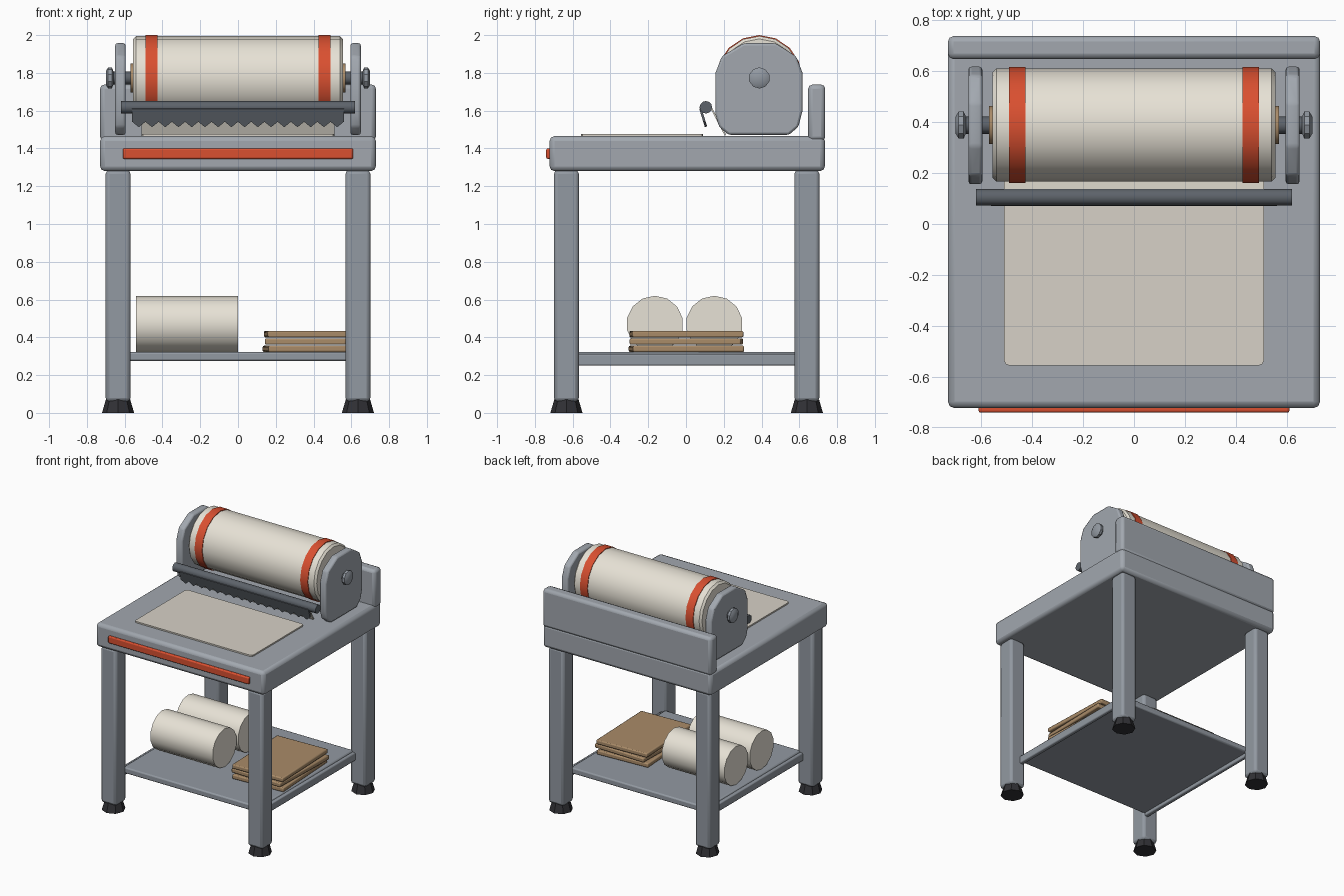
import bpy, bmesh, math
from mathutils import Matrix

if "Cube" in bpy.data.objects:
    bpy.data.objects.remove(bpy.data.objects["Cube"])


def material(name, r, g, b):
    m = bpy.data.materials.new(name)
    m.diffuse_color = (r, g, b, 1)
    m.use_nodes = True
    m.node_tree.nodes["Principled BSDF"].inputs["Base Color"].default_value = m.diffuse_color
    return m


STEEL = material("steel", 0.36, 0.39, 0.43)
LEG = material("leg_steel", 0.29, 0.32, 0.36)
DARK = material("dark_steel", 0.11, 0.125, 0.145)
RUBBER = material("rubber", 0.03, 0.03, 0.035)
PAPER = material("paper", 0.80, 0.76, 0.67)
SHEET = material("sheet_paper", 0.68, 0.64, 0.57)
RED = material("red", 0.70, 0.08, 0.03)
BROWN = material("cardboard", 0.40, 0.26, 0.14)


def finish(name, bm, mat, bevel=0, segments=2):
    bmesh.ops.recalc_face_normals(bm, faces=bm.faces[:])
    me = bpy.data.meshes.new(name)
    bm.to_mesh(me)
    bm.free()
    ob = bpy.data.objects.new(name, me)
    bpy.context.collection.objects.link(ob)
    me.materials.append(mat)
    if bevel:
        mod = ob.modifiers.new("bevel", 'BEVEL')
        mod.width = bevel
        mod.segments = segments
    bpy.ops.object.select_all(action='DESELECT')
    ob.select_set(True)
    bpy.context.view_layer.objects.active = ob
    bpy.ops.object.shade_smooth_by_angle(angle=math.radians(35))
    return ob


def box(name, x, y, z, mat, bevel=0, turn=0, segments=2):
    """Box from (min, max) ranges, optionally turned about z."""
    bm = bmesh.new()
    size = [b - a for a, b in (x, y, z)]
    mid = [(a + b) / 2 for a, b in (x, y, z)]
    bmesh.ops.create_cube(bm, size=1, matrix=Matrix.Diagonal((*size, 1)))
    ob = finish(name, bm, mat, bevel, segments)
    ob.location = mid
    ob.rotation_euler.z = math.radians(turn)
    return ob


def lathe_x(name, profile, y, z, sides, mat):
    """Closed turned solid about an axis along x; profile is (x, radius)."""
    bm = bmesh.new()
    rings = []
    for px, r in profile:
        rings.append([bm.verts.new((px, y + r * math.sin(2 * math.pi * i / sides),
                                    z + r * math.cos(2 * math.pi * i / sides)))
                      for i in range(sides)])
    for a, b in zip(rings, rings[1:]):
        for i in range(sides):
            j = (i + 1) % sides
            bm.faces.new((a[i], a[j], b[j], b[i]))
    bm.faces.new(rings[0])
    bm.faces.new(rings[-1])
    return finish(name, bm, mat)


def extrude(name, points, offset, mat, bevel=0):
    """Flat outline pushed along an offset vector."""
    bm = bmesh.new()
    face = bm.faces.new([bm.verts.new(p) for p in points])
    new = bmesh.ops.extrude_face_region(bm, geom=[face])["geom"]
    bmesh.ops.translate(bm, vec=offset, verts=[v for v in new if isinstance(v, bmesh.types.BMVert)])
    return finish(name, bm, mat, bevel)


# Table top, back panel and front strip
box("table_top", (-.73, .73), (-.722, .735), (1.28, 1.465), STEEL, .025)
box("back_panel", (-.73, .73), (.647, .737), (1.44, 1.738), STEEL, .022)
box("front_strip", (-.61, .61), (-.74, -.71), (1.345, 1.40), RED, .008)

# Legs and tapered feet
for sx, side in ((-1, "left"), (1, "right")):
    for y, end in ((-.633, "front"), (.64, "back")):
        x = sx * .635
        box(f"{end}_{side}_leg", (x - .066, x + .066), (y - .066, y + .066), (.06, 1.285), LEG, .02)
        bm = bmesh.new()
        bmesh.ops.create_cone(bm, cap_ends=True, segments=8, radius1=.085, radius2=.064, depth=.072,
                              matrix=Matrix.Translation((x, y, .036)))
        finish(f"{end}_{side}_foot", bm, RUBBER)

# Lower shelf with side rails
box("lower_shelf", (-.59, .59), (-.583, .59), (.275, .322), LEG, .01)
for s, side in ((-1, "left"), (1, "right")):
    box(f"{side}_shelf_rail", sorted((s * .583, s * .615)), (-.575, .585), (.25, .312), LEG, .008)

# Paper roll on its spindle
AY, AZ = .388, 1.773
lathe_x("paper_roll", [(-.555, .207), (-.54, .222), (.54, .222), (.555, .207)], AY, AZ, 16, PAPER)
lathe_x("roll_core", [(-.568, .077), (.568, .077)], AY, AZ, 14, BROWN)
lathe_x("spindle", [(-.69, .034), (.69, .034)], AY, AZ, 12, DARK)

# Bands, side plates and knobs on both ends
plate = [(.156, 1.58), (.175, 1.515), (.225, 1.472), (.545, 1.472), (.595, 1.515), (.617, 1.60),
         (.617, 1.80), (.583, 1.888), (.475, 1.957), (.305, 1.957), (.19, 1.888), (.156, 1.80)]
for s, side in ((-1, "left"), (1, "right")):
    lathe_x(f"{side}_band", [(s * .425, .227), (s * .49, .227)], AY, AZ, 16, RED)
    extrude(f"{side}_plate", [(s * .595, y, z) for y, z in plate], (s * .055, 0, 0), STEEL, .012)
    lathe_x(f"{side}_knob", [(s * .66, .036), (s * .668, .056), (s * .688, .056), (s * .70, .035)],
            AY, AZ, 10, LEG)

# Cutter bar with toothed blade
lathe_x("cutter_bar", [(-.62, .033), (.62, .033)], .105, 1.618, 12, DARK)
TEETH = 16
outline = [(.56, 0), (-.56, 0)]
for i in range(TEETH):
    x = -.56 + 1.12 * i / TEETH
    outline += [(x, .072), (x + .56 / TEETH, .102)]
outline.append((.56, .072))
tilt = math.radians(17)
extrude("toothed_blade",
        [(x, .07 + h * math.sin(tilt), 1.61 - h * math.cos(tilt)) for x, h in outline],
        (0, .012, .004), DARK)

# Paper fed down from the bar, and the sheet lying on the table
extrude("hanging_paper", [(-.51, .13, 1.612), (.51, .13, 1.612), (.51, .205, 1.468), (-.51, .205, 1.468)],
        (0, .008, .004), PAPER)
sheet = []
for cx, cy, a in ((.49, .07, 0), (-.49, .07, 90), (-.49, -.535, 180), (.49, -.535, 270)):
    for k in (0, 45, 90):
        t = math.radians(a + k)
        sheet.append((cx + .02 * math.cos(t), cy + .02 * math.sin(t), 1.463))
extrude("table_sheet", sheet, (0, 0, .013), SHEET)

# Spare rolls and stacked boards on the shelf
for i, y in enumerate((-.165, .15)):
    lathe_x(f"spare_roll_{i + 1}", [(-.54, .15), (0, .15)], y, .47, 14, PAPER)
for i, (cx, turn) in enumerate(((.36, 3), (.365, -1.5), (.362, 2))):
    z = .322 + i * .039
    box(f"board_{i + 1}", (cx - .215, cx + .215), (-.293, .297), (z, z + .034), BROWN, .008, turn)
